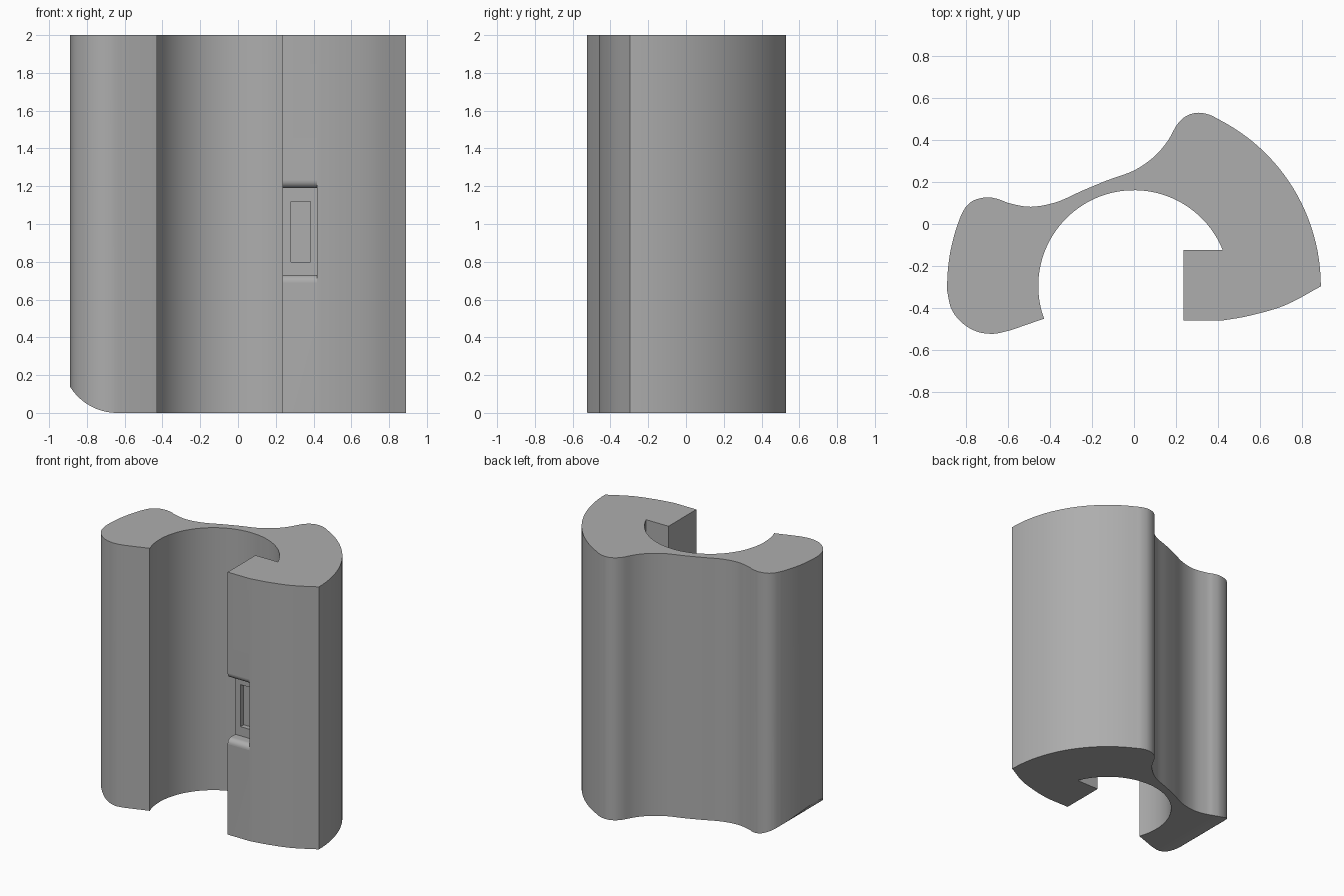
import bpy, bmesh, math
from mathutils import Vector

cube = bpy.data.objects.get("Cube")
if cube:
    bpy.data.objects.remove(cube, do_unlink=True)

grey = bpy.data.materials.new("plain grey")
grey.use_nodes = True
GREY = (0.42, 0.42, 0.42, 1)
grey.diffuse_color = GREY
grey.node_tree.nodes["Principled BSDF"].inputs["Base Color"].default_value = GREY

CENTRE = Vector((0, -0.295))
HEIGHT = 2.0


def arc(centre, radius, start, end, steps):
    """Points on a circle between two angles in degrees."""
    angles = [math.radians(start + (end - start) * i / steps) for i in range(steps + 1)]
    return [Vector(centre) + radius * Vector((math.cos(a), math.sin(a))) for a in angles]


def spline(points, steps=5):
    """Smooth curve through the points."""
    p = [Vector(q) for q in points]
    p = [2 * p[0] - p[1]] + p + [2 * p[-1] - p[-2]]
    out = []
    for a, b, c, d in zip(p, p[1:], p[2:], p[3:]):
        for i in range(steps):
            t = i / steps
            out.append(0.5 * (2 * b + (c - a) * t + (2 * a - 5 * b + 4 * c - d) * t * t
                              + (3 * b - a - 3 * c + d) * t ** 3))
    return out + [p[-2]]


def prism(name, profile, place, depth):
    """Extrude a closed profile; place maps profile points into space."""
    bm = bmesh.new()
    pts = []
    for q in profile:
        if not pts or (q - pts[-1]).length > 1e-4:
            pts.append(q)
    if (pts[0] - pts[-1]).length < 1e-4:
        pts.pop()
    face = bm.faces.new([bm.verts.new(place(q)) for q in pts])
    ext = bmesh.ops.extrude_face_region(bm, geom=[face])
    bmesh.ops.translate(bm, vec=depth, verts=[v for v in ext["geom"] if isinstance(v, bmesh.types.BMVert)])
    bmesh.ops.recalc_face_normals(bm, faces=bm.faces)
    mesh = bpy.data.meshes.new(name)
    bm.to_mesh(mesh)
    bm.free()
    mesh.materials.append(grey)
    obj = bpy.data.objects.new(name, mesh)
    bpy.context.collection.objects.link(obj)
    return obj


# Outline: bore, hooked jaw, right shell, waved back, left shell, rounded foot
bore = arc(CENTRE, 0.456, 200, 22, 48)
jaw = [Vector(q) for q in ((0.235, -0.125), (0.235, -0.46))]
jaw_front = spline([(0.42, -0.46), (0.55, -0.437), (0.72, -0.387), (0.89, -0.297)])
left_shell = arc(CENTRE, 0.89, 0, 63, 24)
back = spline([(0.404, 0.498), (0.36, 0.52), (0.305, 0.53), (0.25, 0.515), (0.205, 0.473),
               (0.16, 0.395), (0.095, 0.32), (0, 0.255), (-0.13, 0.207), (-0.25, 0.157),
               (-0.37, 0.104), (-0.49, 0.082), (-0.59, 0.098), (-0.645, 0.118), (-0.70, 0.127),
               (-0.76, 0.114), (-0.80, 0.083), (-0.825, 0.038)])
right_shell = arc(CENTRE, 0.89, 158, 181, 10)
foot = spline([(-0.89, -0.32), (-0.87, -0.405), (-0.82, -0.47), (-0.75, -0.512),
               (-0.67, -0.523), (-0.59, -0.507)])
outline = bore + jaw + jaw_front + left_shell + back + right_shell + foot
body = prism("clip_body", outline, lambda q: (q.x, q.y, 0), (0, 0, HEIGHT))

# Recess in the jaw, with its top and bottom edges rounded outward
FRONT, FLOOR, R = -0.46, -0.37, 0.04
LOW, HIGH = 0.73, 1.19
recess_profile = ([Vector((FLOOR, LOW)), Vector((FLOOR, HIGH))]
                  + arc((FRONT + R, HIGH + R), R, 270, 180, 8)
                  + [Vector((FRONT - 0.1, HIGH + R)), Vector((FRONT - 0.1, LOW - R))]
                  + arc((FRONT + R, LOW - R), R, 180, 90, 8))
recess = prism("recess_cutter", recess_profile, lambda q: (0.13, q.x, q.y), (0.288, 0, 0))

# Small window sunk into the recess floor
window_profile = [Vector(q) for q in ((0.28, 0.8), (0.385, 0.8), (0.385, 1.12), (0.28, 1.12))]
window = prism("window_cutter", window_profile, lambda q: (q.x, FLOOR - 0.03, q.y), (0, 0.068, 0))

# Rounded lower corner of the outer side
corner_profile = (arc((-0.64, 0.293), 0.293, 270, 190, 24)
                  + [Vector((-1.2, 0.24)), Vector((-1.2, -0.1)), Vector((-0.64, -0.1))])
corner = prism("corner_cutter", corner_profile, lambda q: (q.x, -0.8, q.y), (0, 1.4, 0))

# Apply the cuts, then drop the cutters
for cutter in (recess, window, corner):
    cutter.hide_render = True
    mod = body.modifiers.new(cutter.name, "BOOLEAN")
    mod.operation = "DIFFERENCE"
    mod.solver = "EXACT"
    mod.object = cutter
bpy.context.view_layer.update()
bpy.ops.object.select_all(action="DESELECT")
body.select_set(True)
bpy.context.view_layer.objects.active = body
for mod in list(body.modifiers):
    bpy.ops.object.modifier_apply(modifier=mod.name)
for cutter in (recess, window, corner):
    bpy.data.objects.remove(cutter, do_unlink=True)
bpy.ops.object.shade_smooth_by_angle(angle=math.radians(25))
